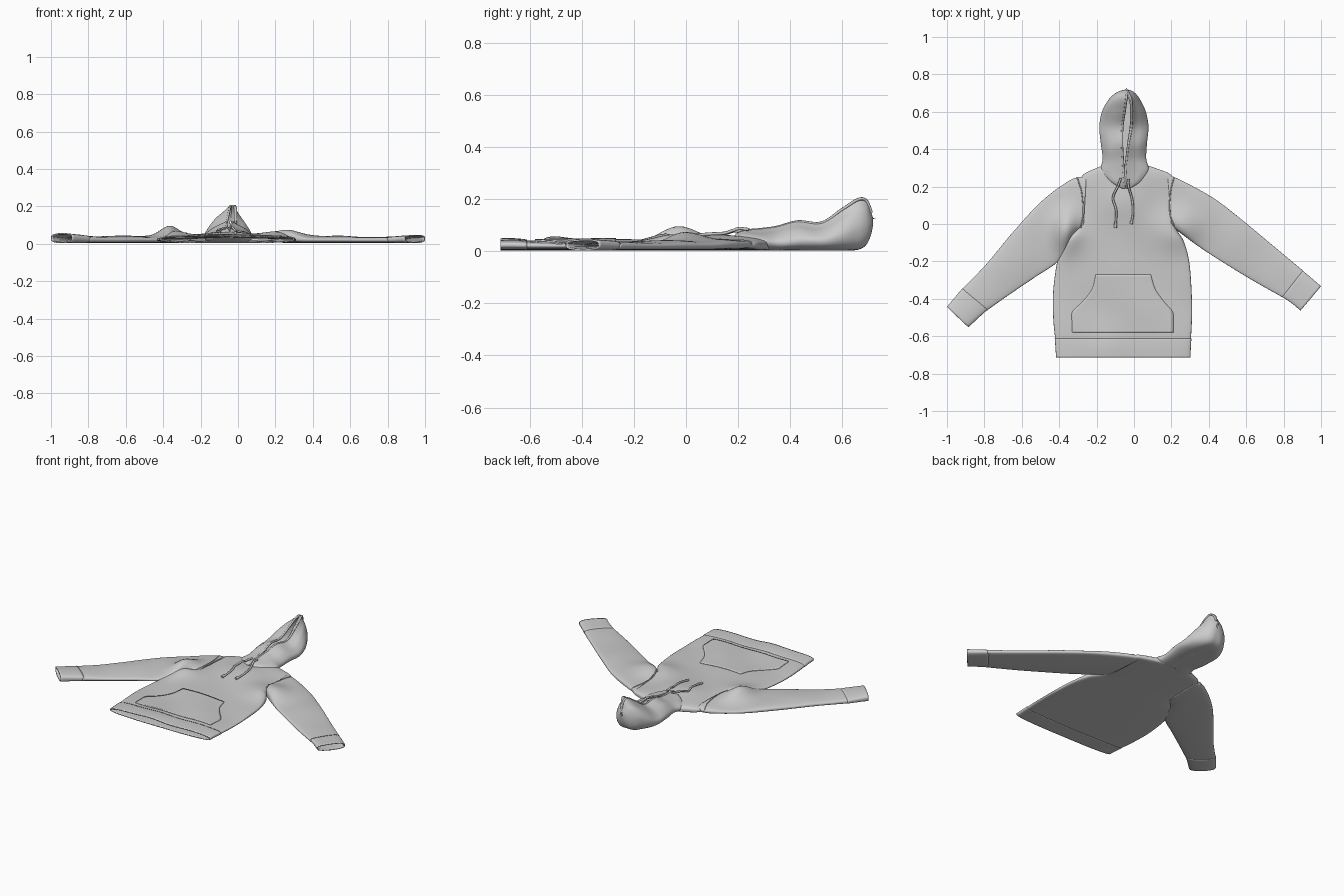
import bpy, bmesh, math
from mathutils import Vector, noise
from mathutils.bvhtree import BVHTree

cloth = []  # BVH trees of the garment panels, used to lay details on them


def drape(x, y):
    """Extra height of the upper layer: armpit bulges and soft wrinkles."""
    z = 0.0
    for cx, cy, h, rx, ry in ((-0.36, -0.04, 0.055, 0.07, 0.11), (0.25, -0.03, 0.045, 0.11, 0.11),
                              (-0.06, 0.12, 0.015, 0.12, 0.1)):
        z += h * math.exp(-((x - cx) / rx) ** 2 - ((y - cy) / ry) ** 2)
    n = noise.noise(Vector((x * 5 + y * 2, y * 4 - x, 0.3)))
    return z + 0.010 * n


def spline(rows, t):
    """Catmull-Rom interpolation of number tuples, t in 0..1."""
    f = t * (len(rows) - 1)
    i = min(int(f), len(rows) - 2)
    u = f - i
    a, b, c, d = (rows[max(0, min(len(rows) - 1, i + k))] for k in (-1, 0, 1, 2))
    return [0.5 * (2 * q + (r - p) * u + (2 * p - 5 * q + 4 * r - s) * u * u
                   + (3 * q - p - 3 * r + s) * u ** 3) for p, q, r, s in zip(a, b, c, d)]


def skin(name, rings, closed=True, thick=0.007, ray=True):
    """Bridge rings of points into a smooth cloth shell."""
    bm = bmesh.new()
    vs = [[bm.verts.new(p) for p in r] for r in rings]
    n = len(rings[0])
    for a, b in zip(vs, vs[1:]):
        for j in range(n if closed else n - 1):
            k = (j + 1) % n
            bm.faces.new((a[j], a[k], b[k], b[j]))
    bmesh.ops.recalc_face_normals(bm, faces=bm.faces)
    if ray:
        cloth.append(BVHTree.FromBMesh(bm))
    me = bpy.data.meshes.new(name)
    bm.to_mesh(me)
    bm.free()
    ob = bpy.data.objects.new(name, me)
    bpy.context.collection.objects.link(ob)
    m = ob.modifiers.new("cloth", "SOLIDIFY")
    m.thickness, m.offset = thick, -1
    bpy.context.view_layer.objects.active = ob
    ob.select_set(True)
    bpy.ops.object.shade_smooth_by_angle(angle=math.radians(50))
    ob.select_set(False)
    return ob


def tube(name, rows, steps=40, n=48):
    """Flattened tube; rows are (edge A x, y, edge B x, y, bottom z, top z)."""
    rings = []
    for i in range(steps + 1):
        ax, ay, bx, by, zb, zt = spline(rows, i / steps)
        ring = []
        for j in range(n):
            a = 2 * math.pi * j / n
            u, s = 0.5 - 0.5 * math.cos(a), math.sin(a)
            x, y = ax + (bx - ax) * u, ay + (by - ay) * u
            w = math.copysign(abs(s) ** 0.55, s) * 0.5 + 0.5
            z = zb + (zt - zb) * w
            z += drape(x, y) * max(0, 2 * w - 1) if s > 0 else 0
            ring.append((x, y, max(z, 0.003)))
        rings.append(ring)
    return skin(name, rings)


def top(x, y):
    """Height of the cloth at x, y."""
    hits = [t.ray_cast(Vector((x, y, 1)), Vector((0, 0, -1)))[0] for t in cloth]
    return max([h.z for h in hits if h] or [0.02])


def cord(name, pts, r):
    cu = bpy.data.curves.new(name, "CURVE")
    cu.dimensions, cu.bevel_depth, cu.bevel_resolution = "3D", r, 2
    cu.use_fill_caps = True
    sp = cu.splines.new("POLY")
    sp.points.add(len(pts) - 1)
    for p, q in zip(sp.points, pts):
        p.co = (*q, 1)
    sp.use_smooth = True
    bpy.context.collection.objects.link(bpy.data.objects.new(name, cu))


def seam(name, rows, r=0.003, steps=30):
    pts = [spline(rows, i / steps) for i in range(steps + 1)]
    cord(name, [(x, y, top(x, y) + r * 0.1) for x, y in pts], r)


# Torso and hem band: (y, left x, right x, top z)
torso = [(-0.62, -0.421, 0.304, 0.040), (-0.5, -0.432, 0.31, 0.040), (-0.36, -0.432, 0.308, 0.040),
         (-0.2, -0.41, 0.295, 0.043), (-0.09, -0.37, 0.265, 0.048), (-0.02, -0.305, 0.225, 0.05),
         (0.1, -0.28, 0.21, 0.05), (0.22, -0.285, 0.21, 0.05), (0.265, -0.27, 0.195, 0.048),
         (0.295, -0.21, 0.125, 0.045), (0.32, -0.15, 0.05, 0.04)]
tube("torso", [(l, y, r, y, 0.004, z) for y, l, r, z in torso], 60, 64)
hem = [(-0.612, -0.424, 0.307, 0.043), (-0.66, -0.42, 0.304, 0.046), (-0.714, -0.417, 0.302, 0.046)]
tube("hem_band", [(l, y, r, y, 0.002, z) for y, l, r, z in hem], 8, 64)

# Sleeves and cuffs, each laid out by its upper and lower edge
tube("left_sleeve", [(-0.255, 0.255, -0.27, -0.02, 0.006, 0.048), (-0.34, 0.235, -0.325, -0.06, 0.005, 0.046),
                     (-0.49, 0.125, -0.395, -0.19, 0.004, 0.04), (-0.64, -0.035, -0.53, -0.285, 0.004, 0.04),
                     (-0.79, -0.215, -0.67, -0.38, 0.004, 0.038), (-0.925, -0.355, -0.79, -0.465, 0.004, 0.042)])
tube("left_cuff", [(-0.918, -0.345, -0.783, -0.458, 0.003, 0.044), (-0.96, -0.395, -0.835, -0.505, 0.003, 0.052),
                   (-1.0, -0.443, -0.885, -0.552, 0.003, 0.058)], 8)
tube("right_sleeve", [(0.18, 0.265, 0.20, -0.01, 0.006, 0.048), (0.27, 0.225, 0.25, -0.05, 0.005, 0.046),
                      (0.43, 0.135, 0.36, -0.13, 0.004, 0.04), (0.58, 0.02, 0.5, -0.22, 0.004, 0.04),
                      (0.76, -0.13, 0.64, -0.305, 0.004, 0.038), (0.91, -0.255, 0.80, -0.395, 0.004, 0.04)])
tube("right_cuff", [(0.903, -0.25, 0.793, -0.39, 0.003, 0.042), (0.95, -0.29, 0.845, -0.425, 0.003, 0.046),
                    (1.0, -0.333, 0.89, -0.463, 0.003, 0.05)], 8)

# Kangaroo pocket laid on the torso: (y, left x, right x)
pocket = [(-0.58, -0.33, 0.21), (-0.525, -0.332, 0.211), (-0.47, -0.33, 0.207), (-0.42, -0.28, 0.165),
          (-0.35, -0.225, 0.115), (-0.27, -0.205, 0.09)]
rings = []
for i in range(25):
    y, l, r = spline(pocket, i / 24)
    xs = [l + (r - l) * j / 30 for j in range(31)]
    rings.append([(x, y, top(x, y) + 0.005) for x in xs])
pk = skin("front_pocket", rings, closed=False, thick=0.007, ray=False)
if pk.data.polygons[0].normal.z < 0:
    pk.data.flip_normals()

# Shoulder seams and neckline seam
seam("left_shoulder_seam", [(-0.305, 0.25), (-0.28, 0.17), (-0.272, 0.06), (-0.285, -0.02)])
seam("right_shoulder_seam", [(0.215, 0.25), (0.195, 0.17), (0.192, 0.06), (0.215, -0.01)])

# Hood: (y, left x, right x, opening left x, opening right x, bottom z, rim z)
hood = [(0.19, -0.065, -0.02, -0.046, -0.042, 0.048, 0.068), (0.225, -0.125, 0.035, -0.05, -0.044, 0.03, 0.082),
        (0.285, -0.178, 0.078, -0.056, -0.046, 0.008, 0.088), (0.35, -0.168, 0.066, -0.06, -0.04, 0.004, 0.097),
        (0.43, -0.178, 0.07, -0.064, -0.03, 0.004, 0.118), (0.52, -0.186, 0.078, -0.062, -0.014, 0.004, 0.113),
        (0.6, -0.172, 0.064, -0.05, -0.01, 0.004, 0.165), (0.66, -0.14, 0.036, -0.042, -0.014, 0.008, 0.203),
        (0.692, -0.11, 0.014, -0.038, -0.026, 0.025, 0.200), (0.71, -0.08, -0.008, -0.037, -0.033, 0.06, 0.16),
        (0.719, -0.046, -0.032, -0.037, -0.035, 0.10, 0.125)]
rings = []
for i in range(61):
    y, l, r, gl, gr, zb, zt = spline(hood, i / 60)
    c, h = (l + r) / 2, zt - zb
    side = [(0, 0), (0.55, 0.01), (0.92, 0.16), (0.98, 0.42), (0.72, 0.68), (0.36, 0.84), (0, 1)]
    ring = []
    for j in range(-24, 25):
        edge, gap = (l, gl) if j < 0 else (r, gr)
        a, b = spline(side, abs(j) / 24)
        f = max(0.0, (abs(j) / 24 - 0.5) / 0.5)
        x = c + (edge - c) * a + (gap - c) * f ** 2
        wob = 0.012 * noise.noise(Vector((x * 9, y * 9, 2.0))) * math.sin(math.pi * min(1, abs(j) / 24))
        ring.append((x, y, max(0.003, zb + h * b + wob)))
    rings.append(ring)
skin("hood", rings, closed=False, thick=0.011)
# Turned hem along the hood opening
for k, nm in ((0, "hood_rim_left"), (-1, "hood_rim_right")):
    cord(nm, [(q[k][0], q[k][1], q[k][2] - 0.004) for q in rings[4:56]], 0.006)

# Drawstrings hanging from the neck onto the chest
for nm, path in (("left_drawstring", [(-0.07, 0.245), (-0.085, 0.205), (-0.112, 0.14), (-0.095, 0.07), (-0.1, -0.02)]),
                 ("right_drawstring", [(-0.03, 0.24), (-0.03, 0.205), (-0.01, 0.13), (-0.005, 0.06), (-0.015, 0.0)])):
    pts = []
    for i in range(37):
        x, y = spline(path, i / 36)
        pts.append((x, y, top(x, y) + 0.005 + 0.016 * math.exp(-((y - 0.19) / 0.03) ** 2)))
    cord(nm, pts, 0.006)
    cord(nm + "_tip", pts[-4:], 0.008)
